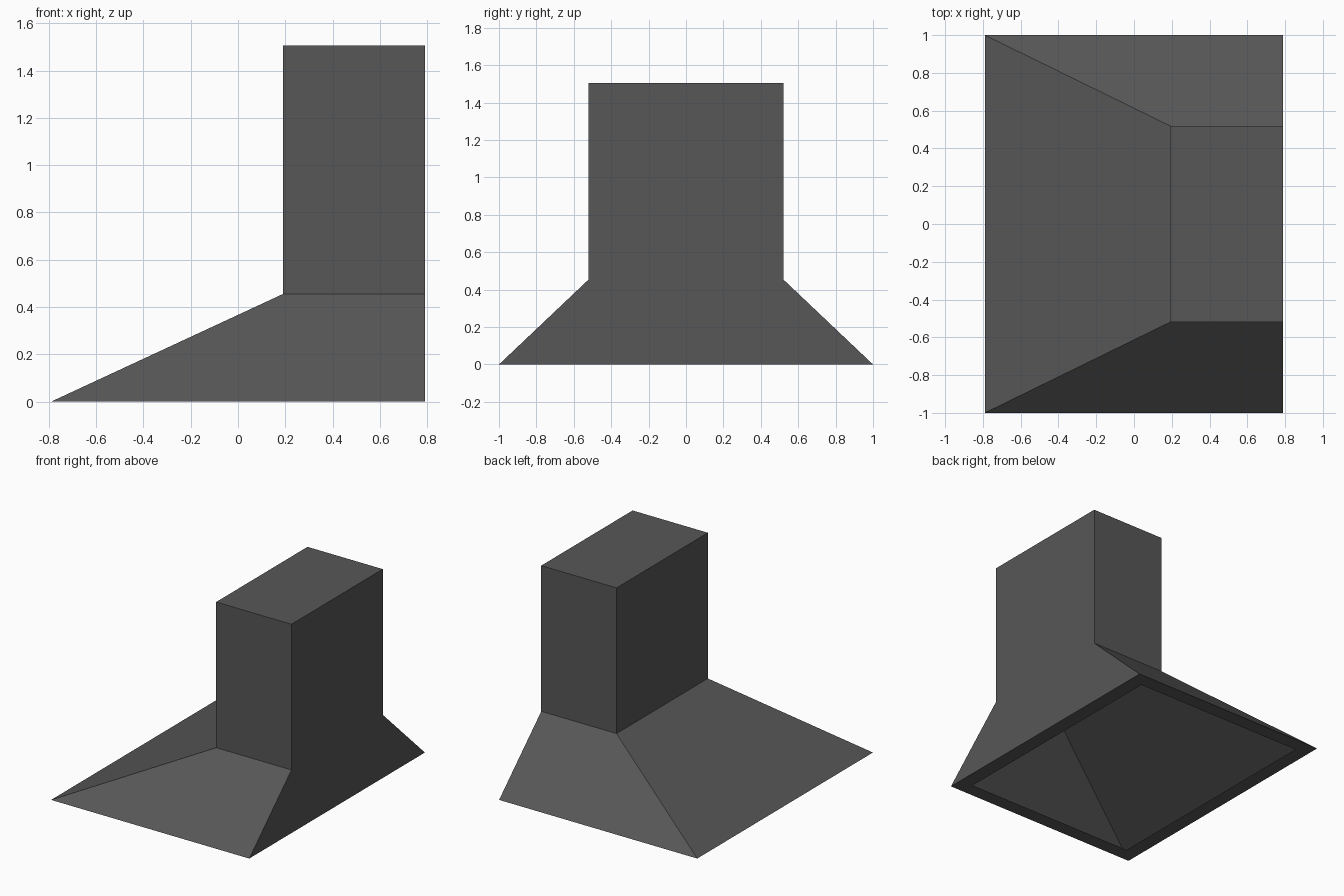
import bpy, bmesh

if "Cube" in bpy.data.objects:
    bpy.data.objects.remove(bpy.data.objects["Cube"])

# one dark grey for the whole hood
grey = bpy.data.materials.new("dark grey")
grey.diffuse_color = (0.095, 0.095, 0.095, 1)
grey.use_nodes = True
grey.node_tree.nodes["Principled BSDF"].inputs["Base Color"].default_value = grey.diffuse_color

bm = bmesh.new()


def ring(x0, x1, y, z):
    return [bm.verts.new(p) for p in ((x0, -y, z), (x1, -y, z), (x1, y, z), (x0, y, z))]


def bridge(a, b):
    for i in range(4):
        j = (i + 1) % 4
        bm.faces.new((a[i], a[j], b[j], b[i]))


# open underside lip, flared canopy, then chimney with closed top
RIM = 0.105
lip = ring(-0.79 + RIM, 0.79 - RIM, 1 - RIM, 0)
base = ring(-0.79, 0.79, 1.0, 0)
neck = ring(0.19, 0.79, 0.52, 0.455)
top = ring(0.19, 0.79, 0.52, 1.505)
for a, b in ((lip, base), (base, neck), (neck, top)):
    bridge(a, b)
bm.faces.new(top)
bmesh.ops.recalc_face_normals(bm, faces=bm.faces)

mesh = bpy.data.meshes.new("range_hood")
bm.to_mesh(mesh)
bm.free()
mesh.materials.append(grey)
hood = bpy.data.objects.new("range_hood", mesh)
bpy.context.collection.objects.link(hood)
